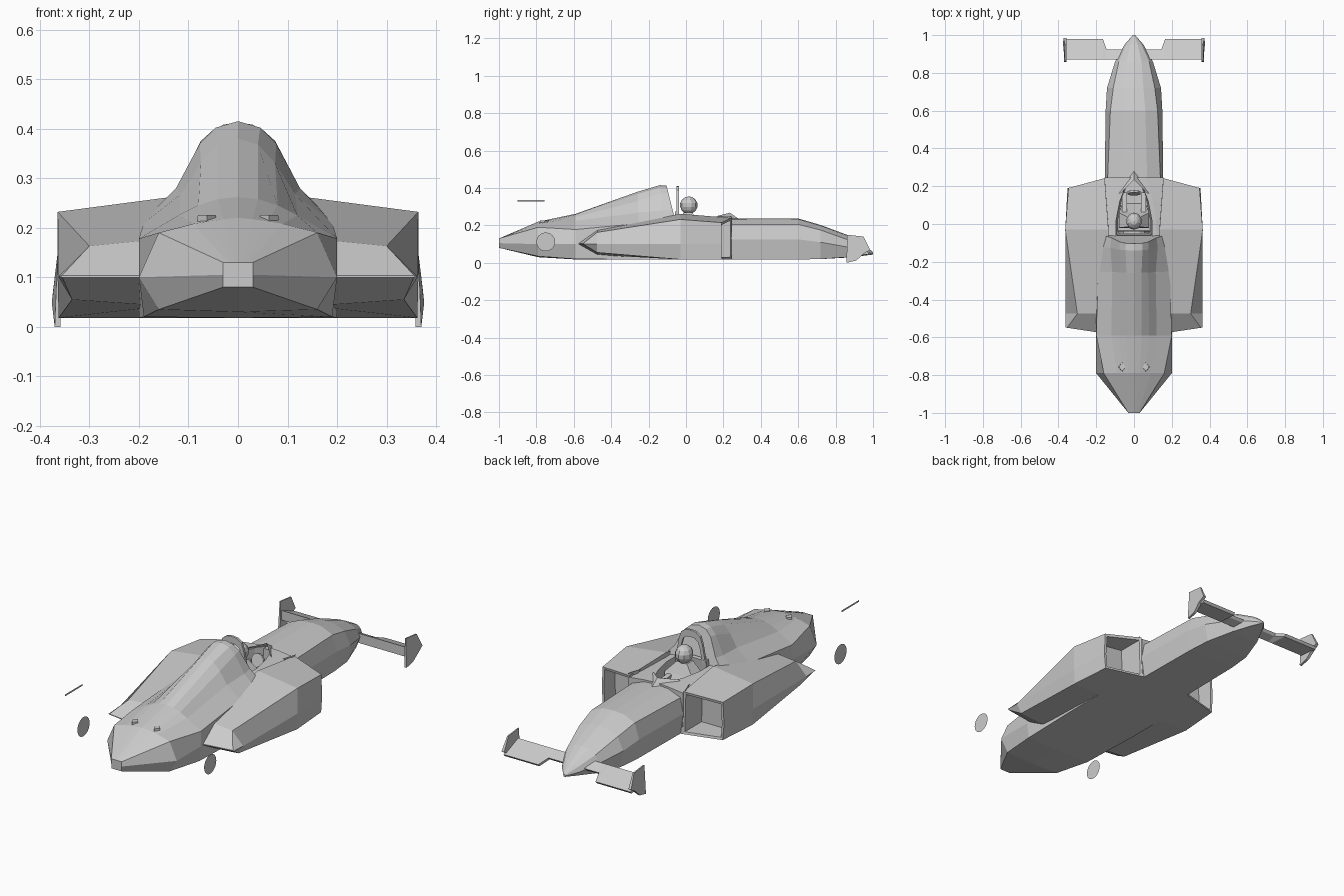
import bpy, bmesh, math
from mathutils import Matrix, Vector

if "Cube" in bpy.data.objects:
    bpy.data.objects.remove(bpy.data.objects["Cube"])

grey = bpy.data.materials.new("body grey")
grey.diffuse_color = (0.6, 0.6, 0.6, 1)
grey.use_nodes = True
grey.node_tree.nodes["Principled BSDF"].inputs["Base Color"].default_value = grey.diffuse_color


def finish(name, bm, fix=True):
    if fix:
        bmesh.ops.recalc_face_normals(bm, faces=bm.faces)
    me = bpy.data.meshes.new(name)
    bm.to_mesh(me)
    bm.free()
    me.materials.append(grey)
    ob = bpy.data.objects.new(name, me)
    bpy.context.collection.objects.link(ob)
    return ob


def loft(name, rings, caps=True):
    """Skin a list of closed rings of 3D points."""
    bm = bmesh.new()
    vs = [[bm.verts.new(p) for p in r] for r in rings]
    n = len(rings[0])
    for a, b in zip(vs, vs[1:]):
        for i in range(n):
            j = (i + 1) % n
            bm.faces.new((a[i], a[j], b[j], b[i]))
    if caps:
        bm.faces.new(vs[0])
        bm.faces.new(vs[-1])
    bmesh.ops.remove_doubles(bm, verts=bm.verts, dist=0.0005)
    return finish(name, bm)


def mirrored(y, half, shear=0.0):
    """Ring from a half profile running bottom centre to top centre."""
    pts = half + [(-x, z) for x, z in reversed(half[1:-1])]
    return [(x, y + shear * (0.415 - z), z) for x, z in pts]


def box(name, c, s, rx=0.0):
    bm = bmesh.new()
    bmesh.ops.create_cube(bm, size=1)
    bmesh.ops.scale(bm, vec=s, verts=bm.verts)
    bmesh.ops.rotate(bm, matrix=Matrix.Rotation(rx, 3, 'X'), verts=bm.verts)
    bmesh.ops.translate(bm, vec=c, verts=bm.verts)
    return finish(name, bm)


def sheet(name, pts):
    bm = bmesh.new()
    bm.faces.new([bm.verts.new(p) for p in pts])
    return finish(name, bm, False)


# Engine cover and tail, ending in the slanted air box front
loft("engine_cover", [
    mirrored(-1.0, [(0, .08), (.03, .08), (.03, .105), (.03, .13), (.02, .13), (.014, .13), (.008, .13), (0, .13)]),
    mirrored(-.79, [(0, .03), (.16, .035), (.2, .10), (.16, .19), (.09, .208), (.06, .213), (.03, .217), (0, .22)]),
    mirrored(-.59, [(0, .018), (.19, .02), (.2, .10), (.2, .178), (.12, .225), (.08, .245), (.04, .258), (0, .262)]),
    mirrored(-.26, [(0, .018), (.2, .018), (.2, .10), (.19, .21), (.115, .268), (.075, .33), (.04, .368), (0, .38)], .04),
    mirrored(-.14, [(0, .018), (.2, .018), (.2, .10), (.17, .235), (.125, .28), (.077, .37), (.045, .402), (0, .415)], .1),
    mirrored(-.105, [(0, .018), (.2, .018), (.2, .10), (.16, .24), (.12, .285), (.075, .375), (.045, .402), (0, .413)], .25),
])
# Small square tail end recess
loft("tail_socket", [
    [(.03 * a, -1.0, .105 + .025 * b) for a, b in ((-1, -1), (1, -1), (1, 1), (-1, 1))],
    [(.018 * a, -.995, .105 + .014 * b) for a, b in ((-1, -1), (1, -1), (1, 1), (-1, 1))],
], False)

# Cockpit tub with an open top that narrows toward the nose
loft("cockpit_tub", [
    mirrored(y, [(0, .018), (.15, .018), (w, .13), (w, .232), (o, .243), (i, .245), (i * .9, .13), (0, .13)])
    for y, w, o, i in ((-.09, .16, .12, .095), (.02, .16, .115, .095), (.12, .157, .10, .075),
                       (.2, .155, .08, .045), (.245, .155, .06, .012))
])

# Nose
loft("nose", [
    mirrored(.235, [(0, .018), (.14, .018), (.155, .125), (.14, .205), (.07, .232), (0, .237)]),
    mirrored(.6, [(0, .018), (.135, .018), (.15, .125), (.125, .205), (.06, .233), (0, .237)]),
    mirrored(.72, [(0, .02), (.125, .02), (.143, .11), (.11, .175), (.05, .198), (0, .202)]),
    mirrored(.86, [(0, .028), (.08, .03), (.10, .085), (.08, .125), (.04, .145), (0, .15)]),
    mirrored(.95, [(0, .038), (.035, .04), (.05, .062), (.04, .085), (.02, .098), (0, .10)]),
    mirrored(1.0, [(0, .044), (.005, .045), (.006, .05), (.005, .054), (.002, .056), (0, .057)]),
])

# Paired parts
for side, s in (("left", -1), ("right", 1)):
    def pod(y, half, shear=0.0):
        return [(s * x, y + shear * (.35 - x), z) for x, z in half]
    front = [(.15, .018), (.345, .018), (.352, .10), (.347, .215), (.155, .24)]
    mouth = [(.16, .03), (.335, .03), (.34, .10), (.335, .203), (.165, .225)]
    # Side pod with a hollow front inlet
    loft(side + "_side_pod", [
        pod(-.55, [(.15, .10), (.355, .10), (.362, .102), (.355, .104), (.15, .104)], -.15),
        pod(-.475, [(.15, .042), (.335, .055), (.362, .10), (.30, .163), (.15, .178)]),
        pod(-.03, [(.13, .018), (.362, .018), (.364, .10), (.364, .232), (.135, .262)]),
        pod(.19, front, .27),
        pod(.187, mouth, .27),
        pod(.10, mouth),
    ])
    # Front wing half with a cut-back root
    loft(side + "_front_wing", [
        [(s * x, .87, .05), (s * x, .87, .10), (s * x, f, zf), (s * x, f - .01, zf - .012)]
        for x, f, zf in ((0, .925, .075), (.145, .925, .075), (.165, .98, .055), (.365, .98, .055))
    ])
    # Front wing end plate, slightly bulged outward
    outline = [(.858, .0), (.91, .012), (.95, .048), (.985, .07), (.95, .14), (.862, .15)]
    loft(side + "_end_plate", [
        [(s * .358, y, z) for y, z in outline],
        [(s * (.364 + .012 * max(0, 1 - abs(z - .05) / .1)), y, z) for y, z in outline],
    ])
    # Rear brake disc
    sheet(side + "_brake_disc", [(s * .365, -.75 + .05 * math.cos(a * math.pi / 12),
                                  .112 + .05 * math.sin(a * math.pi / 12)) for a in range(24)])
    # Exhaust outlet
    loft(side + "_exhaust", [
        [(s * .063 + .02 * k * a, -.757 + .026 * k * b, z) for a, b in ((1, 0), (0, 1), (-1, 0), (0, -1))]
        for k, z in ((1, .205), (.9, .226))
    ])
    # Windscreen panel
    sheet(side + "_windscreen", [(s * .085, .16, .24), (0, .28, .236), (0, .235, .268), (s * .07, .165, .25)])
    # Inlet fin at the pod root
    sheet(side + "_inlet_fin", [(s * .15, .2, .22), (s * .165, .245, .25), (s * .14, .17, .25)])

# Loose wing strip at the rear
sheet("rear_wing_strip", [(-.366, -.9, .327), (-.366, -.757, .327), (-.366, -.757, .336), (-.366, -.9, .336)])

# Roll hoop arch
arch = [(.085, .26), (.068, .35), (.055, .39), (.03, .408), (0, .412)]
arch += [(-x, z) for x, z in reversed(arch[:-1])]
rings = [[(x * k, y, .25 + (z - .25) * k) for k, y in ((1, -.05), (.78, -.05), (.78, -.038), (1, -.038))]
         for x, z in arch]
loft("roll_hoop", rings)

# Driver, seat and steering wheel
bm = bmesh.new()
bmesh.ops.create_uvsphere(bm, u_segments=10, v_segments=7, radius=1,
                          matrix=Matrix.Translation((0, .015, .308)) @ Matrix.Diagonal((.042, .047, .047, 1)))
finish("driver_helmet", bm)
loft("driver_torso", [
    [(w * a, y + d * b, z) for a, b in ((-1, -1), (1, -1), (1, 1), (-1, 1))]
    for w, y, d, z in ((.06, .06, .05, .125), (.08, .02, .04, .215), (.03, .01, .025, .27))
])
for s in (-1, 1):
    box("driver_arm", (s * .05, .10, .19), (.025, .13, .03), -.1)
box("seat_back", (0, -.055, .20), (.18, .02, .15), -.1)
bm = bmesh.new()
bmesh.ops.create_cone(bm, cap_ends=True, segments=10, radius1=.035, radius2=.035, depth=.012,
                      matrix=Matrix.Translation((0, .165, .205)) @ Matrix.Rotation(math.radians(75), 4, 'X'))
finish("steering_wheel", bm)
